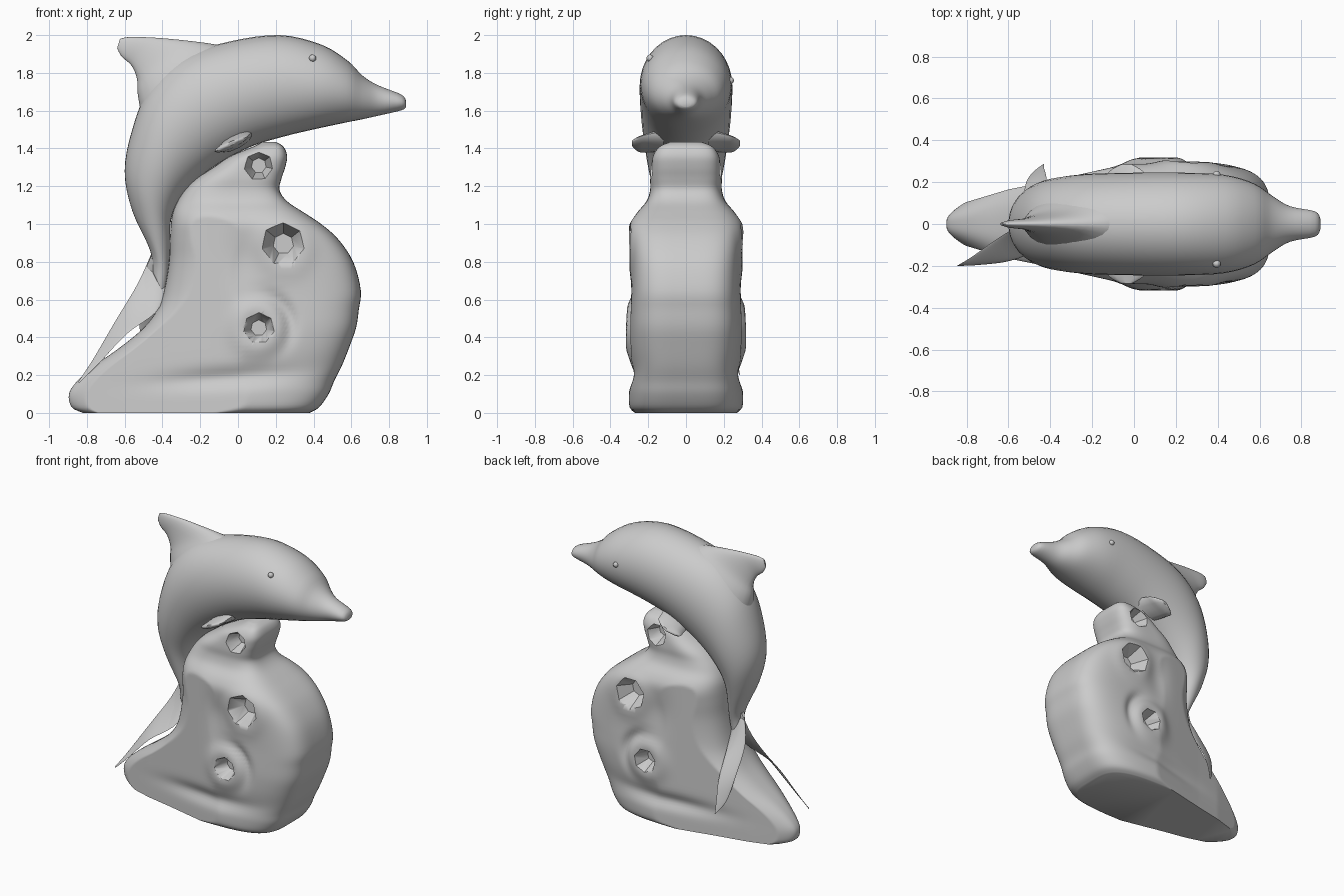
import bpy, bmesh
from math import sin, cos, pi, exp, hypot, atan2
from mathutils import Vector

if "Cube" in bpy.data.objects:
    bpy.data.objects.remove(bpy.data.objects["Cube"])


def spline(rows, n):
    """Catmull-Rom interpolation through rows of numbers."""
    out = []
    for i in range(len(rows) - 1):
        p = [rows[max(0, min(len(rows) - 1, i + k))] for k in (-1, 0, 1, 2)]
        for j in range(n):
            t = j / n
            out.append([0.5 * (2 * b + (c - a) * t + (2 * a - 5 * b + 4 * c - d) * t * t
                               + (3 * b - a - 3 * c + d) * t ** 3) for a, b, c, d in zip(*p)])
    return out + [list(rows[-1])]


def skin(name, rings, angle=60):
    """Closed smooth mesh through equal-sized rings of points."""
    bm = bmesh.new()
    vs = [[bm.verts.new(p) for p in r] for r in rings]
    m = len(rings[0])
    for a, b in zip(vs, vs[1:]):
        for i in range(m):
            j = (i + 1) % m
            bm.faces.new((a[i], a[j], b[j], b[i]))
    bm.faces.new(vs[0][::-1])
    bm.faces.new(vs[-1])
    bmesh.ops.recalc_face_normals(bm, faces=bm.faces)
    me = bpy.data.meshes.new(name)
    bm.to_mesh(me)
    bm.free()
    ob = bpy.data.objects.new(name, me)
    bpy.context.collection.objects.link(ob)
    shade(ob, angle)
    return ob


def shade(ob, angle):
    bpy.ops.object.select_all(action='DESELECT')
    ob.select_set(True)
    bpy.context.view_layer.objects.active = ob
    bpy.ops.object.shade_smooth_by_angle(angle=angle * pi / 180)


def loft(name, rows, side, n=4, m=24):
    """Elliptical sections: two end points of one axis plus a half width along side."""
    rings = []
    for r in spline(rows, n):
        a, b, w = Vector(r[:3]), Vector(r[3:6]), Vector(side).normalized() * r[6]
        rings.append([(a + b) / 2 + (a - b) / 2 * cos(2 * pi * i / m) + w * sin(2 * pi * i / m)
                      for i in range(m)])
    return skin(name, rings)


def flat(rows):
    """Side-view rows (x1, z1, x2, z2, width) to 3D rows."""
    return [(a, 0, b, c, 0, d, w) for a, b, c, d, w in rows]


# dolphin body: back point, belly point, half width
loft("dolphin_body", flat([
    (.89, 1.65, .89, 1.62, .025), (.865, 1.685, .865, 1.602, .06),
    (.74, 1.735, .75, 1.575, .085), (.66, 1.785, .66, 1.555, .135),
    (.58, 1.865, .56, 1.535, .195), (.44, 1.95, .42, 1.505, .235),
    (.22, 2.0, .25, 1.465, .245), (-.05, 1.965, .07, 1.41, .245),
    (-.3, 1.88, -.1, 1.32, .24), (-.47, 1.72, -.22, 1.23, .225),
    (-.56, 1.5, -.31, 1.13, .2), (-.6, 1.28, -.355, 1.02, .16),
    (-.56, 1.07, -.36, .88, .11), (-.465, .86, -.37, .73, .06),
    (-.45, .74, -.39, .62, .04)]), (0, 1, 0), m=36)

# dorsal fin
loft("dorsal_fin", flat([
    (.02, 1.9, -.5, 1.52, .2), (-.1, 1.945, -.53, 1.68, .11), (-.22, 1.965, -.535, 1.77, .06),
    (-.42, 1.985, -.565, 1.84, .03), (-.57, 1.99, -.615, 1.885, .018),
    (-.625, 1.98, -.64, 1.93, .006)]), (0, 1, 0))

# tail flukes
loft("near_fluke", [
    (-.455, .02, .84, -.37, 0, .66, .03), (-.53, 0, .68, -.44, -.11, .53, .022),
    (-.65, -.07, .48, -.59, -.175, .42, .016), (-.77, -.155, .275, -.74, -.195, .26, .01),
    (-.845, -.2, .165, -.84, -.2, .16, .002)], (-.75, .35, .3))
loft("far_fluke", [
    (-.455, 0, .84, -.37, 0, .66, .03), (-.52, .07, .65, -.41, .13, .57, .022),
    (-.52, .18, .45, -.42, .225, .42, .016), (-.49, .24, .29, -.43, .265, .3, .01),
    (-.435, .285, .2, -.43, .285, .2, .002)], (-.6, -.8, .2))

for s, tag in ((-1, "near"), (1, "far")):
    # pectoral fins
    loft(tag + "_pectoral_fin", [
        (.08, s * .12, 1.49, -.1, s * .12, 1.39, .04), (.06, s * .2, 1.475, -.115, s * .2, 1.385, .028),
        (.045, s * .25, 1.46, -.12, s * .25, 1.385, .02), (-.01, s * .285, 1.44, -.06, s * .285, 1.415, .01)],
        (-.45, 0, .9), n=3, m=12)
# eyes, the far one set lower
for tag, y, z in (("near", -.19, 1.878), ("far", .235, 1.76)):
    bpy.ops.mesh.primitive_uv_sphere_add(segments=12, ring_count=8, radius=.019, location=(.395, y, z))
    bpy.context.object.name = tag + "_eye"
    shade(bpy.context.object, 60)


def taper(x):
    """Half width limit of the rock toward its low tail end."""
    t = [(-1, .04), (-.9, .075), (-.6, .165), (-.4, .205), (-.2, .25), (.1, .315), (1, .315)]
    for (a, u), (b, v) in zip(t, t[1:]):
        if x <= b:
            return u + (v - u) * (x - a) / (b - a)
    return t[-1][1]


def relief(x, z):
    """Swells and grooves carved on the rock sides."""
    bump = lambda d, w: exp(-(d / w) ** 2)
    dx, dz = x - .1, z - .45
    r, a = hypot(dx, dz), atan2(dz, dx)
    y = .018 * bump(r - .1, .06)
    y -= .03 * bump(r - .18, .035) * bump(a - .5, .9)
    y += .01 * bump(hypot(x - .25, z - .88) - .12, .05)
    y -= .03 * bump(z - .19 - .06 * x, .05) * bump(x + .05, .35)
    y -= .02 * bump(x - .02, .09) * bump(z - .82, .16)
    return y


# rock base: height, left x, right x, half width
levels = [
    (0, -.82, .38, .27), (.03, -.88, .43, .3), (.1, -.895, .48, .305), (.17, -.85, .51, .3),
    (.25, -.76, .55, .295), (.35, -.62, .59, .3), (.45, -.5, .625, .3), (.55, -.425, .64, .295),
    (.65, -.39, .65, .29), (.8, -.365, .61, .29), (.92, -.36, .53, .295), (1, -.355, .44, .29),
    (1.06, -.345, .35, .26), (1.12, -.32, .26, .21), (1.18, -.28, .22, .19),
    (1.24, -.22, .23, .19), (1.3, -.13, .25, .185), (1.36, -.04, .26, .175),
    (1.41, .08, .24, .14), (1.435, .13, .2, .08)]
N = 90
rings = []
for z, x0, x1, w in spline(levels, 4):
    near = []
    for i in range(N + 1):
        t = sin(pi * (i / N - .5))
        x = (x0 + x1) / 2 + (x1 - x0) / 2 * t
        p = 4 if t > 0 else 2.8
        k = max(0, 1 - abs(t) ** p) ** (1 / p)
        y = min(w * k, taper(x) * min(1, k * 1.5)) + relief(x, z) * k ** 4
        near.append((x, -y if 0 < i < N else 0, max(z, 0)))
    rings.append(near + [(x, -y, z) for x, y, z in near[-2:0:-1]])
rock = skin("rock_base", rings, 50)

# faceted hollows cut in both sides of the rock
for x, z, r, y in ((.24, .895, .11, .28), (.11, .45, .085, .31), (.11, 1.31, .08, .18)):
    for s in (-1, 1):
        bpy.ops.mesh.primitive_cone_add(vertices=7, radius1=r * .5, radius2=r * 1.4, depth=.18,
                                        location=(x, s * y, z), rotation=(-s * pi / 2, 0, 0))
        cut = bpy.context.object
        cut.hide_render = True
        mod = rock.modifiers.new("hollow", 'BOOLEAN')
        mod.operation, mod.solver, mod.object = 'DIFFERENCE', 'EXACT', cut
        bpy.context.view_layer.objects.active = rock
        bpy.ops.object.modifier_apply(modifier=mod.name)
        bpy.data.objects.remove(cut)
shade(rock, 60)
